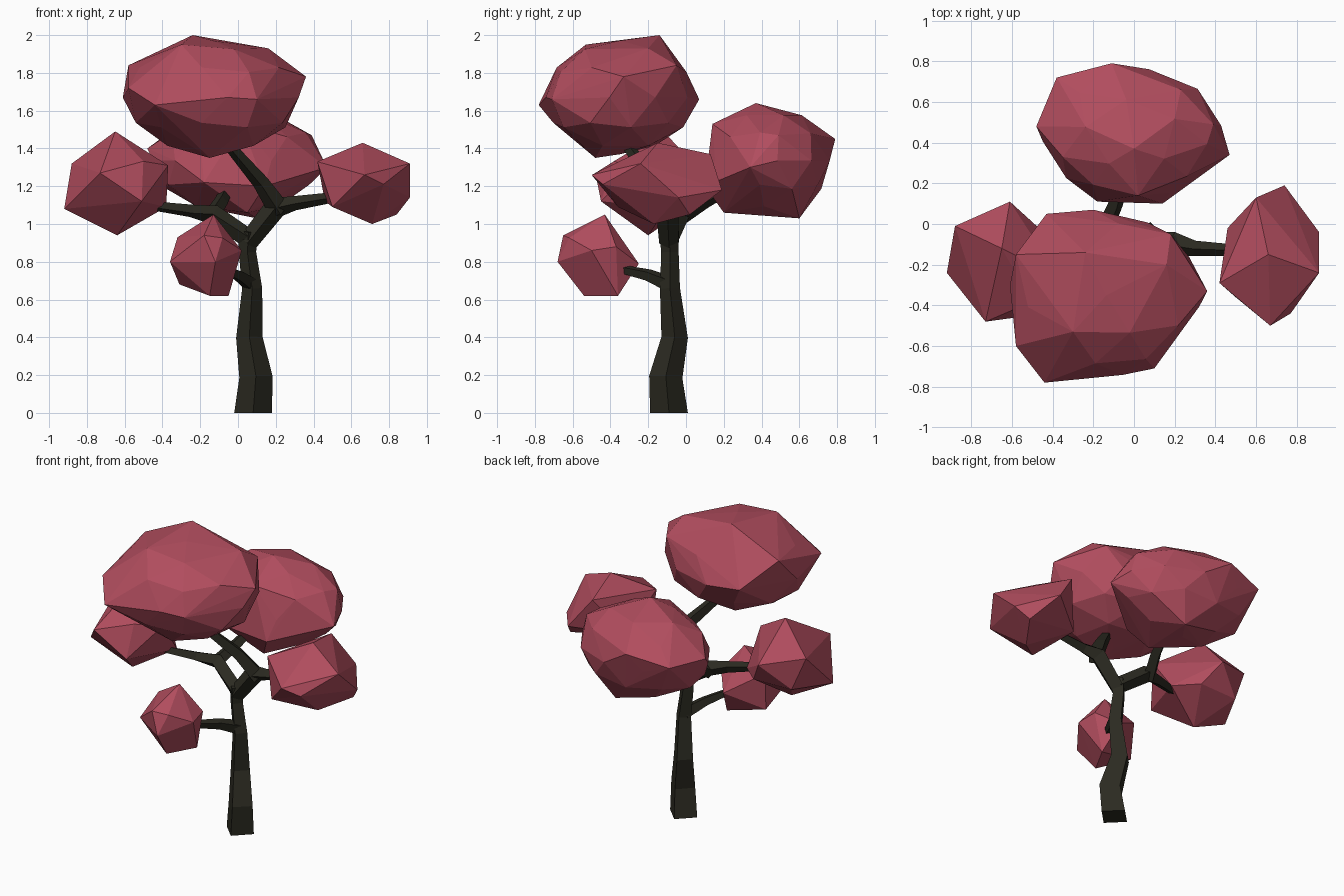
import bpy, bmesh, math
from mathutils import Vector, Matrix


def material(name, rgb):
    m = bpy.data.materials.new(name)
    m.diffuse_color = (*rgb, 1)
    return m


bark = material("dark bark", (0.024, 0.023, 0.015))
leaf = material("rose leaves", (0.44, 0.074, 0.112))


def add_object(name, bm, mat):
    bmesh.ops.recalc_face_normals(bm, faces=bm.faces)
    mesh = bpy.data.meshes.new(name)
    bm.to_mesh(mesh)
    bm.free()
    mesh.materials.append(mat)
    ob = bpy.data.objects.new(name, mesh)
    bpy.context.collection.objects.link(ob)


def limb(name, *path):
    """Four-sided tapering tube through (x, y, z, radius) points."""
    bm = bmesh.new()
    pts = [Vector(p[:3]) for p in path]
    rings = []
    for i, p in enumerate(pts):
        t = pts[min(i + 1, len(pts) - 1)] - pts[max(i - 1, 0)]
        q = Vector((0, 0, 1)).rotation_difference(t)
        if p.z == 0:
            q.identity()
        r = path[i][3]
        rings.append([bm.verts.new(p + q @ Vector((r * math.cos(a), r * math.sin(a), 0)))
                      for a in (k * math.pi / 2 for k in range(4))])
    for a, b in zip(rings, rings[1:]):
        for k in range(4):
            bm.faces.new((a[k], a[(k + 1) % 4], b[(k + 1) % 4], b[k]))
    bm.faces.new(rings[0])
    bm.faces.new(rings[-1])
    add_object(name, bm, bark)


def foliage(name, detail, turn, fill, lo, hi, corners):
    """Faceted clump: icosphere filling part of a box, stretched out to corners."""
    ico = bmesh.new()
    bmesh.ops.create_icosphere(ico, subdivisions=detail, radius=fill,
                               matrix=Matrix.Rotation(math.radians(turn), 4, 'Z'))
    pts = [v.co.copy() for v in ico.verts]
    ico.free()
    lo, hi = Vector(lo), Vector(hi)
    mid, half = (lo + hi) / 2, (hi - lo) / 2
    free = set(range(len(pts)))
    for c in corners:
        n = Vector([(c[i] - mid[i]) / half[i] for i in range(3)])
        k = min(free, key=lambda j: (pts[j].normalized() - n.normalized()).length)
        free.discard(k)
        pts[k] = n
    bm = bmesh.new()
    for p in pts:
        bm.verts.new([mid[i] + p[i] * half[i] for i in range(3)])
    bmesh.ops.convex_hull(bm, input=bm.verts)
    loose = [v for v in bm.verts if not v.link_faces]
    bmesh.ops.delete(bm, geom=loose, context='VERTS')
    add_object(name, bm, leaf)


# Trunk
limb("trunk", (0.08, -0.09, 0, 0.10), (0.095, -0.107, 0.19, 0.088), (0.06, -0.06, 0.4, 0.07),
     (0.075, -0.085, 0.66, 0.053), (0.05, -0.085, 0.85, 0.046), (0.055, -0.09, 0.96, 0.052))

# Limbs and twigs
limb("right_limb", (0.05, -0.09, 0.9, 0.052), (0.20, -0.1, 1.09, 0.06),
     (0.30, -0.12, 1.11, 0.038), (0.53, -0.13, 1.145, 0.026))
limb("top_limb", (0.22, -0.1, 1.07, 0.058), (0.12, -0.17, 1.22, 0.043), (-0.06, -0.32, 1.43, 0.028))
limb("left_limb", (0.06, -0.09, 0.92, 0.05), (-0.13, -0.03, 1.05, 0.052),
     (-0.25, -0.08, 1.07, 0.035), (-0.48, -0.17, 1.1, 0.024))
limb("back_limb", (-0.15, -0.04, 1.03, 0.045), (-0.09, 0.1, 1.12, 0.038), (-0.05, 0.25, 1.2, 0.03))
limb("low_limb", (0.07, -0.08, 0.68, 0.045), (0.0, -0.2, 0.73, 0.034), (-0.11, -0.4, 0.775, 0.02))

# Foliage clumps
foliage("top_foliage", 2, 10, 0.97, (-0.61, -0.76, 1.36), (0.34, 0.06, 1.98), [
    (0.36, -0.33, 1.78), (-0.44, -0.78, 1.63), (-0.58, -0.6, 1.72), (-0.58, -0.15, 1.84),
    (-0.61, -0.3, 1.67), (0.10, -0.71, 1.66), (-0.24, -0.14, 2.0), (0.16, -0.2, 1.93),
    (-0.15, -0.48, 1.35), (-0.43, 0.05, 1.68), (-0.2, 0.07, 1.66), (0.18, -0.05, 1.84),
    (-0.3, -0.53, 1.95)])
foliage("back_foliage", 2, 25, 0.96, (-0.47, 0.11, 1.04), (0.45, 0.78, 1.63), [
    (0.47, 0.34, 1.3), (-0.11, 0.79, 1.45), (-0.38, 0.72, 1.4), (-0.48, 0.48, 1.4),
    (0.23, 0.66, 1.48), (0.14, 0.1, 1.2), (-0.18, 0.11, 1.22), (0.1, 0.6, 1.03),
    (0.05, 0.2, 1.06), (0.02, 0.14, 1.53), (0.39, 0.49, 1.47), (0.0, 0.37, 1.64)])
foliage("left_foliage", 1, 20, 0.95, (-0.92, -0.48, 0.94), (-0.37, 0.11, 1.49), [
    (-0.65, -0.12, 1.49), (-0.64, -0.2, 0.94), (-0.61, 0.11, 1.25), (-0.88, -0.01, 1.32),
    (-0.92, -0.24, 1.08), (-0.73, -0.48, 1.27), (-0.51, -0.45, 1.12), (-0.37, -0.26, 1.31),
    (-0.38, -0.1, 1.09)])
foliage("right_foliage", 1, 0, 0.95, (0.42, -0.5, 1.0), (0.91, 0.19, 1.43), [
    (0.66, -0.15, 1.43), (0.71, -0.17, 1.0), (0.74, 0.19, 1.18), (0.91, -0.24, 1.32),
    (0.91, -0.04, 1.14), (0.67, -0.5, 1.26), (0.42, -0.29, 1.33), (0.46, -0.02, 1.12),
    (0.60, 0.13, 1.37), (0.77, -0.44, 1.21), (0.84, 0.02, 1.05), (0.50, -0.36, 1.09)])
foliage("low_foliage", 1, 15, 0.95, (-0.36, -0.68, 0.62), (0.02, -0.25, 1.05), [
    (-0.13, -0.43, 1.05), (-0.15, -0.54, 0.62), (-0.36, -0.52, 0.8), (-0.32, -0.38, 0.93),
    (-0.18, -0.65, 0.94), (-0.12, -0.68, 0.8), (0.02, -0.5, 0.86), (-0.1, -0.25, 0.79),
    (-0.31, -0.4, 0.68), (0.0, -0.37, 0.88), (-0.05, -0.36, 0.62)])
